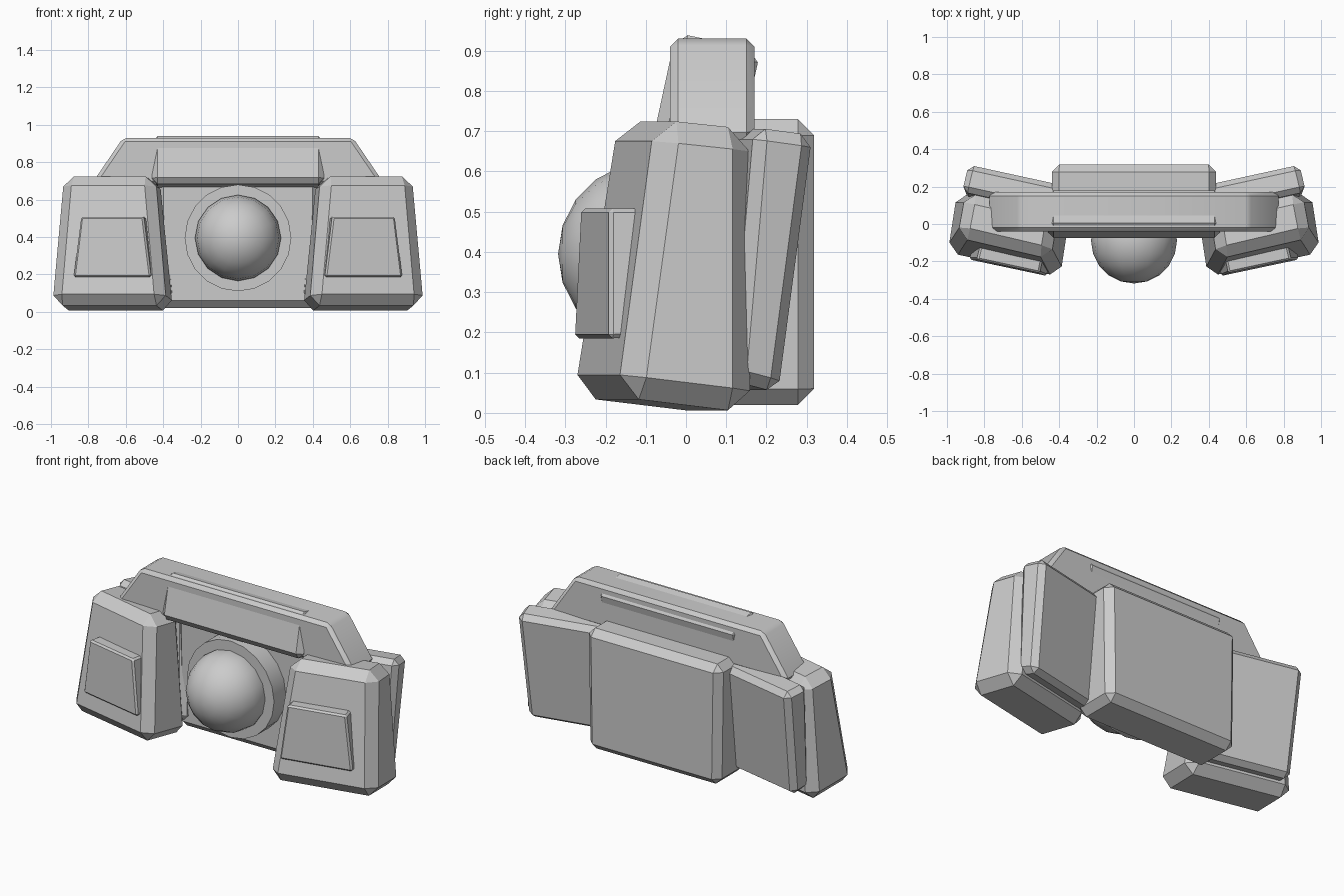
import bpy
import math
from mathutils import Vector

cube = bpy.data.objects.get("Cube")
if cube:
    bpy.data.objects.remove(cube)

grey = bpy.data.materials.new("plain_grey")
grey.use_nodes = True
COLOUR = (0.6, 0.6, 0.6, 1)
grey.diffuse_color = COLOUR
grey.node_tree.nodes["Principled BSDF"].inputs["Base Color"].default_value = COLOUR


def finish(obj, name, bevel=0.0):
    """Name, chamfer, colour and shade one part."""
    obj.name = name
    obj.data.materials.append(grey)
    if bevel:
        mod = obj.modifiers.new("chamfer", 'BEVEL')
        mod.width = bevel
        mod.segments = 1
        mod.limit_method = 'NONE'
    bpy.ops.object.select_all(action='DESELECT')
    obj.select_set(True)
    bpy.context.view_layer.objects.active = obj
    if bevel:
        bpy.ops.object.modifier_apply(modifier="chamfer")
    bpy.ops.object.shade_smooth_by_angle(angle=math.radians(30))


def block(name, bottom, top, bevel, side=1):
    """Six-sided block from two corner loops, mirrored when side is -1."""
    verts = [Vector((x * side, y, z)) for x, y, z in bottom + top]
    faces = [(3, 2, 1, 0), (4, 5, 6, 7)]
    faces += [(i, (i + 1) % 4, (i + 1) % 4 + 4, i + 4) for i in range(4)]
    if side < 0:
        faces = [f[::-1] for f in faces]
    mesh = bpy.data.meshes.new(name)
    mesh.from_pydata(verts, [], faces)
    obj = bpy.data.objects.new(name, mesh)
    bpy.context.collection.objects.link(obj)
    finish(obj, name, bevel)


def rect(half, front, back, z_front, z_back):
    """Centred corner loop, front edge first."""
    return [(-half, front, z_front), (half, front, z_front),
            (half, back, z_back), (-half, back, z_back)]


# Central body
block("central_body", rect(0.43, 0.04, 0.318, 0.02, 0.02),
      rect(0.44, 0.04, 0.318, 0.73, 0.73), 0.04)

# Top bar and the tilted block set into it
block("top_bar", rect(0.785, -0.04, 0.17, 0.68, 0.68),
      rect(0.615, -0.04, 0.17, 0.93, 0.93), 0.02)
block("tilted_grip", rect(0.46, -0.08, 0.13, 0.69, 0.65),
      rect(0.46, -0.025, 0.185, 0.945, 0.90), 0.03)

# Round mount and dome
bpy.ops.mesh.primitive_cylinder_add(vertices=20, radius=0.285, depth=0.16,
                                    location=(0, 0.01, 0.395),
                                    rotation=(math.pi / 2, 0, 0))
finish(bpy.context.object, "dome_mount")
bpy.ops.mesh.primitive_uv_sphere_add(segments=16, ring_count=10, radius=0.23,
                                     location=(0, -0.088, 0.395),
                                     rotation=(math.pi / 2, 0, 0))
finish(bpy.context.object, "dome")

# Side pods, each with a rear pod and a raised front plate
for label, side in (("left", 1), ("right", -1)):
    block(label + "_pod",
          [(0.39, -0.29, 0.04), (1.0, -0.16, 0.04),
           (0.95, 0.17, 0.0), (0.34, 0.04, 0.0)],
          [(0.45, -0.18, 0.73), (0.94, -0.065, 0.73),
           (0.895, 0.17, 0.705), (0.41, 0.06, 0.705)], 0.055, side)
    block(label + "_rear_pod",
          [(0.36, 0.0, 0.08), (0.9, 0.12, 0.08),
           (0.87, 0.235, 0.05), (0.33, 0.12, 0.05)],
          [(0.40, 0.06, 0.71), (0.92, 0.175, 0.71),
           (0.885, 0.32, 0.69), (0.38, 0.21, 0.69)], 0.03, side)
    block(label + "_front_plate",
          [(0.465, -0.278, 0.185), (0.88, -0.19, 0.185),
           (0.86, -0.07, 0.19), (0.45, -0.16, 0.19)],
          [(0.505, -0.262, 0.508), (0.84, -0.19, 0.508),
           (0.81, -0.07, 0.508), (0.48, -0.14, 0.508)], 0.01, side)
